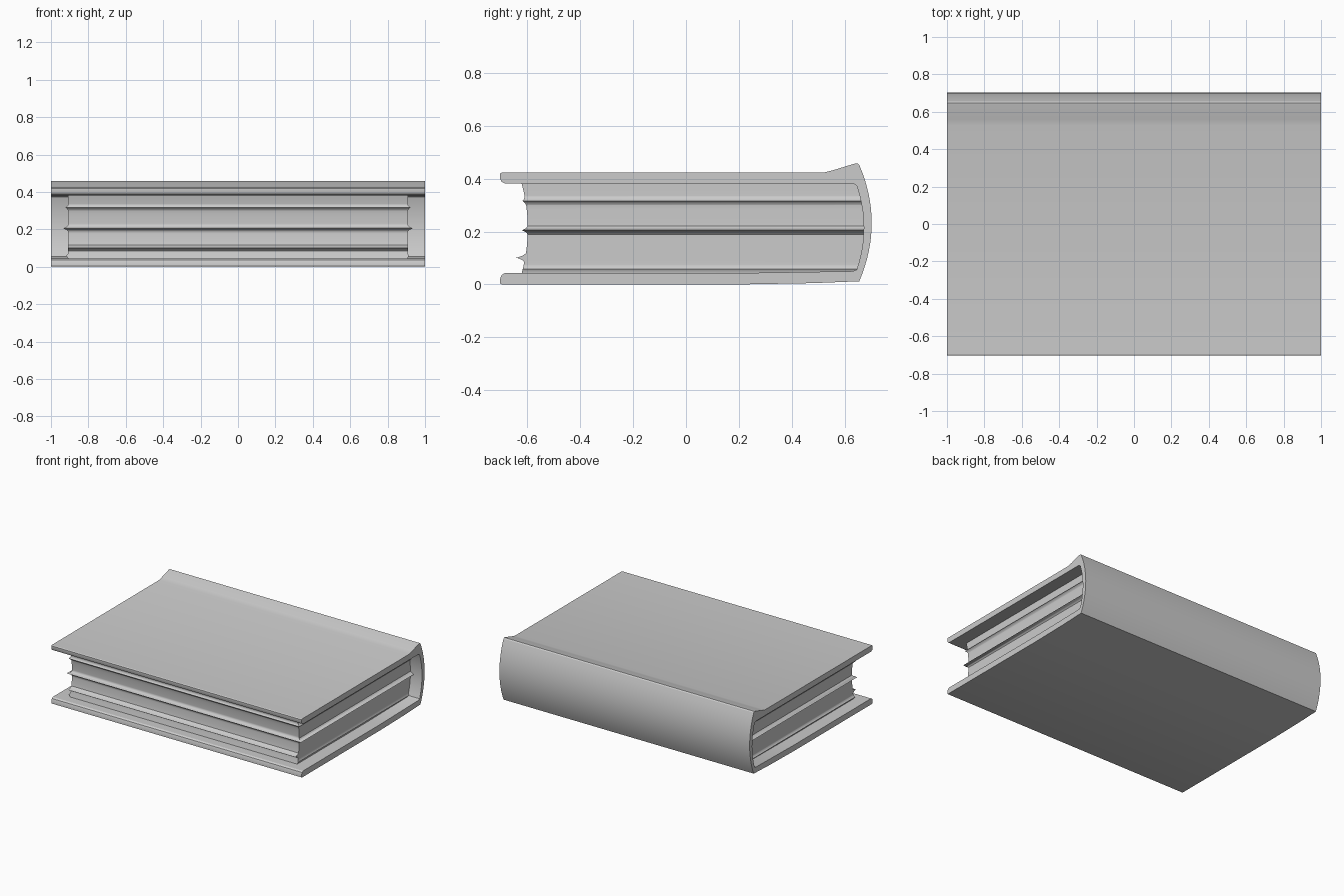
import bpy, math

if "Cube" in bpy.data.objects:
    bpy.data.objects.remove(bpy.data.objects["Cube"])

def make_mesh(name, verts, faces, angle=30):
    me = bpy.data.meshes.new(name)
    me.from_pydata(verts, [], faces)
    me.update()
    ob = bpy.data.objects.new(name, me)
    bpy.context.collection.objects.link(ob)
    bpy.ops.object.select_all(action='DESELECT')
    bpy.context.view_layer.objects.active = ob
    ob.select_set(True)
    bpy.ops.object.mode_set(mode='EDIT')
    bpy.ops.mesh.select_all(action='SELECT')
    bpy.ops.mesh.normals_make_consistent(inside=False)
    bpy.ops.object.mode_set(mode='OBJECT')
    bpy.ops.object.shade_smooth_by_angle(angle=math.radians(angle))
    return ob

def bow(y_end, y_mid, z0, z1, z):
    """Parabolic bulge: y_end at z0 and z1, y_mid halfway."""
    t = (2 * z - z0 - z1) / (z1 - z0)
    return y_mid + (y_end - y_mid) * t * t

def bow_points(y_end, y_mid, z0, z1, n=16):
    zs = [z0 + (z1 - z0) * i / n for i in range(n + 1)]
    return [(bow(y_end, y_mid, z0, z1, z), z) for z in zs]

# Cover: two boards and the rounded spine as one extruded section
profile = [(-0.703, 0.003), (-0.695, 0.0), (0.2, 0.0), (0.48, 0.005)]
profile += bow_points(0.655, 0.702, 0.012, 0.452)
profile += [(0.647, 0.458), (0.635, 0.456), (0.56, 0.433), (0.525, 0.424),
            (-0.697, 0.423), (-0.703, 0.419), (-0.703, 0.400),
            (-0.697, 0.388), (-0.685, 0.382), (0.630, 0.382)]
profile += bow_points(0.645, 0.672, 0.374, 0.056)
profile += [(0.630, 0.050), (0.2, 0.043), (-0.685, 0.043),
            (-0.697, 0.036), (-0.703, 0.020)]
n = len(profile)
# Slightly inset end rings soften the cut ends
cy = sum(p[0] for p in profile) / n
verts = [(x, y, z) for x in (-1, 1) for y, z in profile]
faces = [(i, (i + 1) % n, n + (i + 1) % n, n + i) for i in range(n)]
faces += [tuple(range(n)), tuple(range(n, 2 * n))]
cover = make_mesh("cover", verts, faces)

# Page block: stacked rings; sharp ridges stand out where pages protrude
ridges = [  # z, front reach, right reach, left reach
    (0.058, 0.0, 0.006, 0.012),
    (0.101, 0.034, 0.0, 0.0),
    (0.205, 0.022, 0.028, 0.028),
    (0.316, 0.012, 0.014, 0.014)]
levels = {round(0.038 + 0.35 * i / 20, 4) for i in range(21)}
for z, *_ in ridges:
    levels |= {round(z + d, 4) for d in (-0.016, -0.007, -0.003, 0, 0.003, 0.007, 0.016)}

def reach(z, k):
    """Concave spike around each ridge height."""
    return sum(r[k] * max(0, 1 - abs(z - r[0]) / 0.018) ** 2 for r in ridges)

verts, faces = [], []
for z in sorted(levels):
    yf = bow(-0.622, -0.598, 0.04, 0.384, z) - reach(z, 1)
    yb = bow(0.648, 0.675, 0.05, 0.38, z)
    xr, xl = 0.908 + reach(z, 2), -0.908 - reach(z, 3)
    verts += [(xl, yf, z), (xr, yf, z), (xr, yb, z), (xl, yb, z)]
m = len(levels)
for j in range(m - 1):
    for k in range(4):
        a, b = 4 * j + k, 4 * j + (k + 1) % 4
        faces.append((a, b, b + 4, a + 4))
faces += [(3, 2, 1, 0), tuple(range(4 * m - 4, 4 * m))]
make_mesh("pages", verts, faces, 40)
